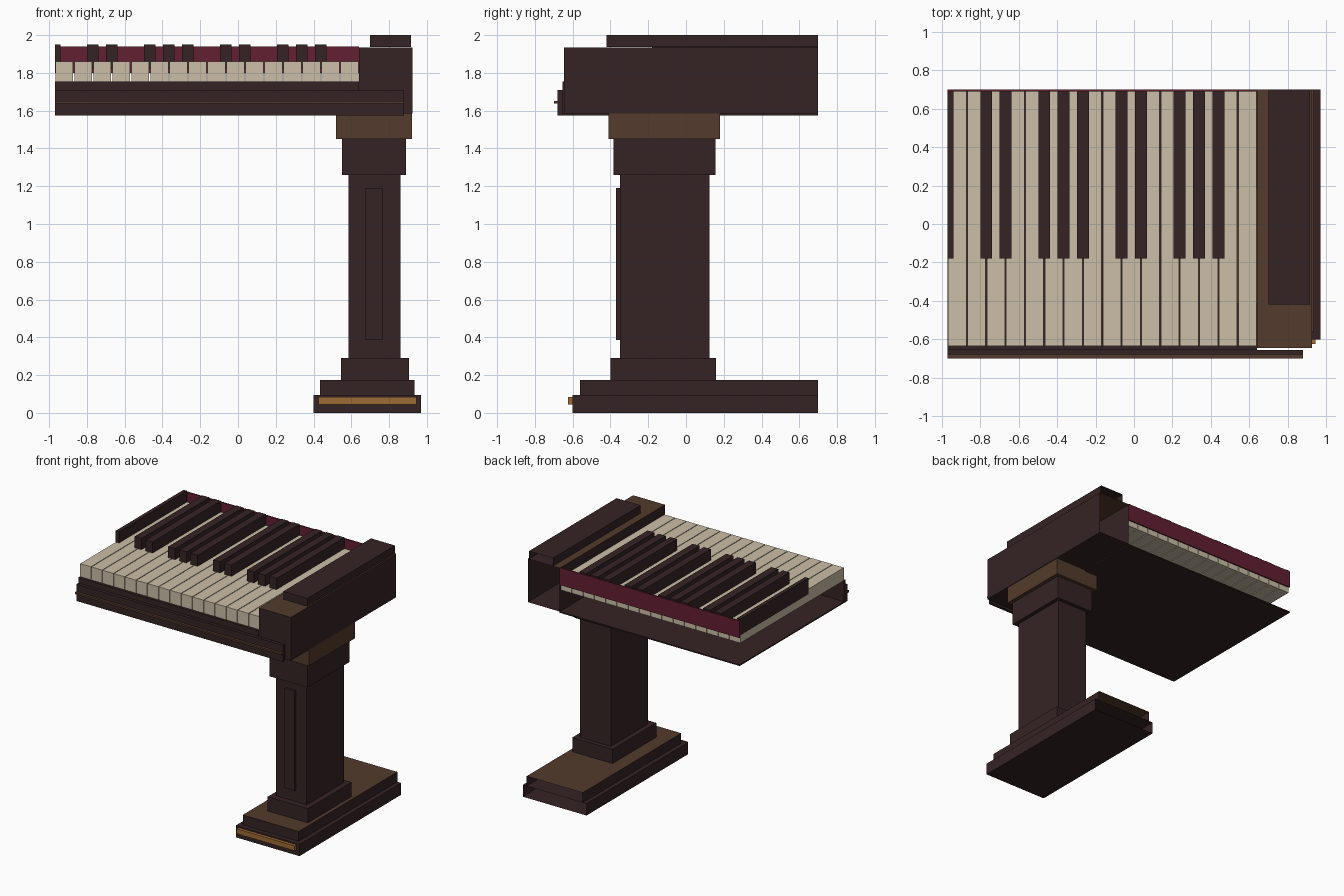
import bpy, bmesh

cube = bpy.data.objects.get("Cube")
if cube:
    bpy.data.objects.remove(cube, do_unlink=True)


def material(name, r, g, b):
    m = bpy.data.materials.new(name)
    m.use_nodes = True
    m.diffuse_color = (r, g, b, 1)
    bsdf = next(n for n in m.node_tree.nodes if n.type == 'BSDF_PRINCIPLED')
    bsdf.inputs["Base Color"].default_value = (r, g, b, 1)
    return m


dark = material("dark wood", .036, .017, .018)
brown = material("brown wood", .088, .044, .025)
cream = material("cream key", .60, .52, .385)
red = material("red felt", .125, .014, .032)
brass = material("brass", .33, .145, .035)


def box(name, x, y, z, mat, top=None, open_back=False):
    """Box from (min, max) ranges; optional top colour and missing back."""
    bm = bmesh.new()
    bmesh.ops.create_cube(bm, size=1)
    for v in bm.verts:
        v.co = [r[0] if c < 0 else r[1] for c, r in zip(v.co, (x, y, z))]
    bm.normal_update()
    if top:
        for f in bm.faces:
            f.material_index = int(f.normal.z > .5)
    if open_back:
        back = [f for f in bm.faces if f.normal.y > .5]
        bmesh.ops.delete(bm, geom=back, context='FACES_ONLY')
    mesh = bpy.data.meshes.new(name)
    bm.to_mesh(mesh)
    bm.free()
    for m in (mat, top):
        if m:
            mesh.materials.append(m)
    obj = bpy.data.objects.new(name, mesh)
    bpy.context.scene.collection.objects.link(obj)
    return obj


LEFT, RIGHT, BACK = -.97, .64, .70

# Stepped base, open at the back, with a brass strip
box("base_lower", (.40, .97), (-.60, BACK), (0, .095), dark, open_back=True)
box("base_upper", (.435, .935), (-.56, BACK), (.095, .175), dark, brown, True)
box("base_brass_strip", (.425, .945), (-.625, -.60), (.045, .085), brass)

# Pillar
box("pillar_foot", (.545, .905), (-.40, .16), (.175, .29), dark)
box("pillar_shaft", (.585, .86), (-.35, .125), (.29, 1.26), dark)
box("pillar_panel", (.675, .765), (-.37, -.35), (.385, 1.19), dark)
box("pillar_collar", (.55, .89), (-.385, .155), (1.26, 1.45), dark)
box("pillar_capital", (.52, .92), (-.41, .18), (1.45, 1.585), brown)

# End cheek of the keyboard, open at the back
box("cheek_block", (RIGHT, .925), (-.645, BACK), (1.585, 1.935), dark, brown, True)
box("cheek_cap", (.70, .915), (-.42, BACK), (1.936, 2.0), dark, open_back=True)

# Thin key bed with front mouldings and red felt strip behind
box("key_bed", (LEFT, RIGHT), (-.65, BACK), (1.575, 1.585), dark)
box("front_rail", (LEFT, RIGHT), (-.655, -.635), (1.575, 1.755), dark)
box("front_board", (LEFT, .88), (-.68, -.655), (1.575, 1.71), dark)
box("front_bead", (LEFT, .88), (-.70, -.68), (1.638, 1.652), brown)
box("felt_strip", (LEFT, RIGHT), (.69, BACK), (1.80, 1.94), red)

# White keys
COUNT = 16
pitch = (RIGHT - LEFT) / COUNT
for i in range(COUNT):
    x = LEFT + i * pitch
    box(f"white_key_{i + 1}", (x + .003, x + pitch - .003), (-.635, .688),
        (1.755, 1.86), cream)

# Black keys sit over the joints between white keys
for k in (0, 2, 3, 5, 6, 7, 9, 10, 12, 13, 14):
    x = LEFT + k * pitch
    box(f"black_key_{k}", (max(LEFT, x - .031), x + .031), (-.18, .69),
        (1.82, 1.95), dark)
